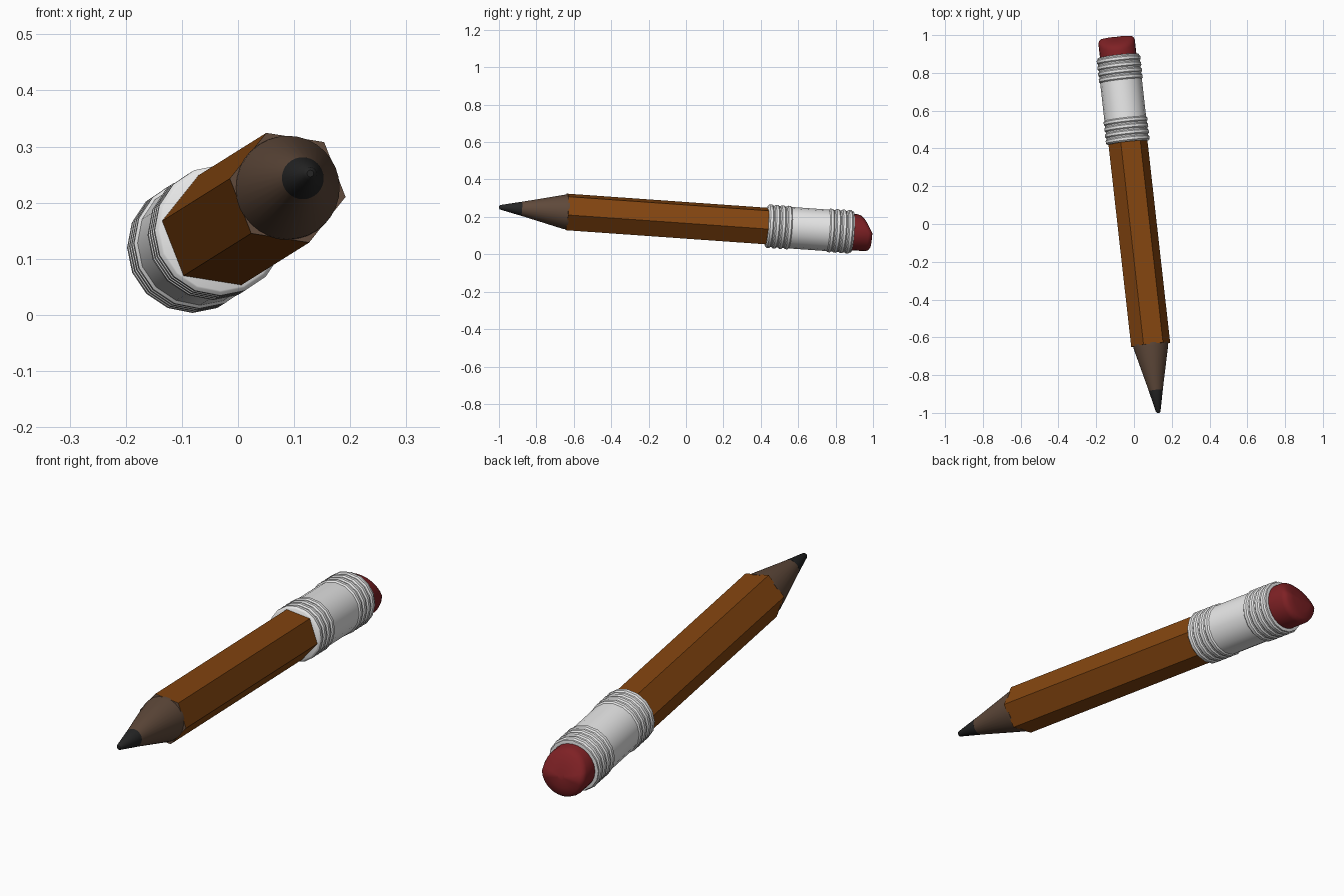
import bpy, bmesh, math
from mathutils import Vector

if "Cube" in bpy.data.objects:
    bpy.data.objects.remove(bpy.data.objects["Cube"])

# Pencil axis: from the tip towards the eraser, with local right (U) and up (V)
TIP = Vector((0.129, -1.0, 0.252))
D = Vector((-0.1125, 1.0, -0.0705)).normalized()
U = D.cross(Vector((0, 0, 1))).normalized()
V = U.cross(D)


def material(name, rgb):
    m = bpy.data.materials.new(name)
    m.diffuse_color = (*rgb, 1)
    m.use_nodes = True
    m.node_tree.nodes["Principled BSDF"].inputs["Base Color"].default_value = m.diffuse_color
    return m


paint = material("orange_paint", (0.23, 0.06, 0.005))
wood = material("bare_wood", (0.115, 0.067, 0.043))
graphite = material("graphite", (0.018, 0.018, 0.018))
metal = material("pale_metal", (0.8, 0.8, 0.8))
rubber = material("red_rubber", (0.21, 0.015, 0.018))


def lathe(name, profile, sides, mat, start=0.0, smooth=35, shape=None):
    """Sweep (distance from tip, radius) rings about the pencil axis."""
    bm = bmesh.new()
    rings = []
    for i, (t, r) in enumerate(profile):
        ring = []
        for k in range(sides):
            a = math.radians(start) + 2 * math.pi * k / sides
            u, v = r * math.cos(a), r * math.sin(a)
            tt = t + (shape(i, u, v) if shape else 0)
            ring.append(bm.verts.new(TIP + D * tt + U * u + V * v))
        rings.append(ring)
    for a, b in zip(rings, rings[1:]):
        for k in range(sides):
            n = (k + 1) % sides
            bm.faces.new((a[k], a[n], b[n], b[k]))
    bm.faces.new(rings[0])
    bm.faces.new(rings[-1])
    bmesh.ops.recalc_face_normals(bm, faces=bm.faces)
    me = bpy.data.meshes.new(name)
    bm.to_mesh(me)
    bm.free()
    me.materials.append(mat)
    ob = bpy.data.objects.new(name, me)
    bpy.context.collection.objects.link(ob)
    if smooth:
        bpy.ops.object.select_all(action='DESELECT')
        ob.select_set(True)
        bpy.context.view_layer.objects.active = ob
        bpy.ops.object.shade_smooth_by_angle(angle=math.radians(smooth))
    return ob


# Hexagonal painted body, its sharpened end face in bare wood
body = lathe("body", [(0.363, 0.105), (1.5, 0.105)], 6, paint, start=-9, smooth=0)
body.data.materials.append(wood)
for f in body.data.polygons:
    if f.normal.dot(D) < -0.5:
        f.material_index = 1

# Sharpened cone and lead
lathe("sharpened_cone", [(0.12, 0.037), (0.352, 0.092), (0.37, 0.093)], 32, wood)
lathe("lead", [(0.0, 0.006), (0.006, 0.012), (0.121, 0.0375)], 32, graphite)

# Metal ferrule with two groups of four raised rings
prof = [(1.443, 0.108)]
for first in (1.458, 1.786):
    for k in range(4):
        c = first + k * 0.033
        prof += [(c - 0.013, 0.111), (c - 0.007, 0.1165),
                 (c + 0.007, 0.1165), (c + 0.013, 0.111)]
prof += [(1.905, 0.111), (1.907, 0.098)]
lathe("ferrule", prof, 16, metal)


# Worn eraser: the upper half of its end is rubbed away
def wear(i, u, v):
    return -0.55 * max(0, v) if i >= 1 else 0


lathe("eraser", [(1.89, 0.097), (1.982, 0.097), (1.996, 0.092),
                 (2.005, 0.08), (2.008, 0.05), (2.009, 0.015)],
      24, rubber, smooth=50, shape=wear)
